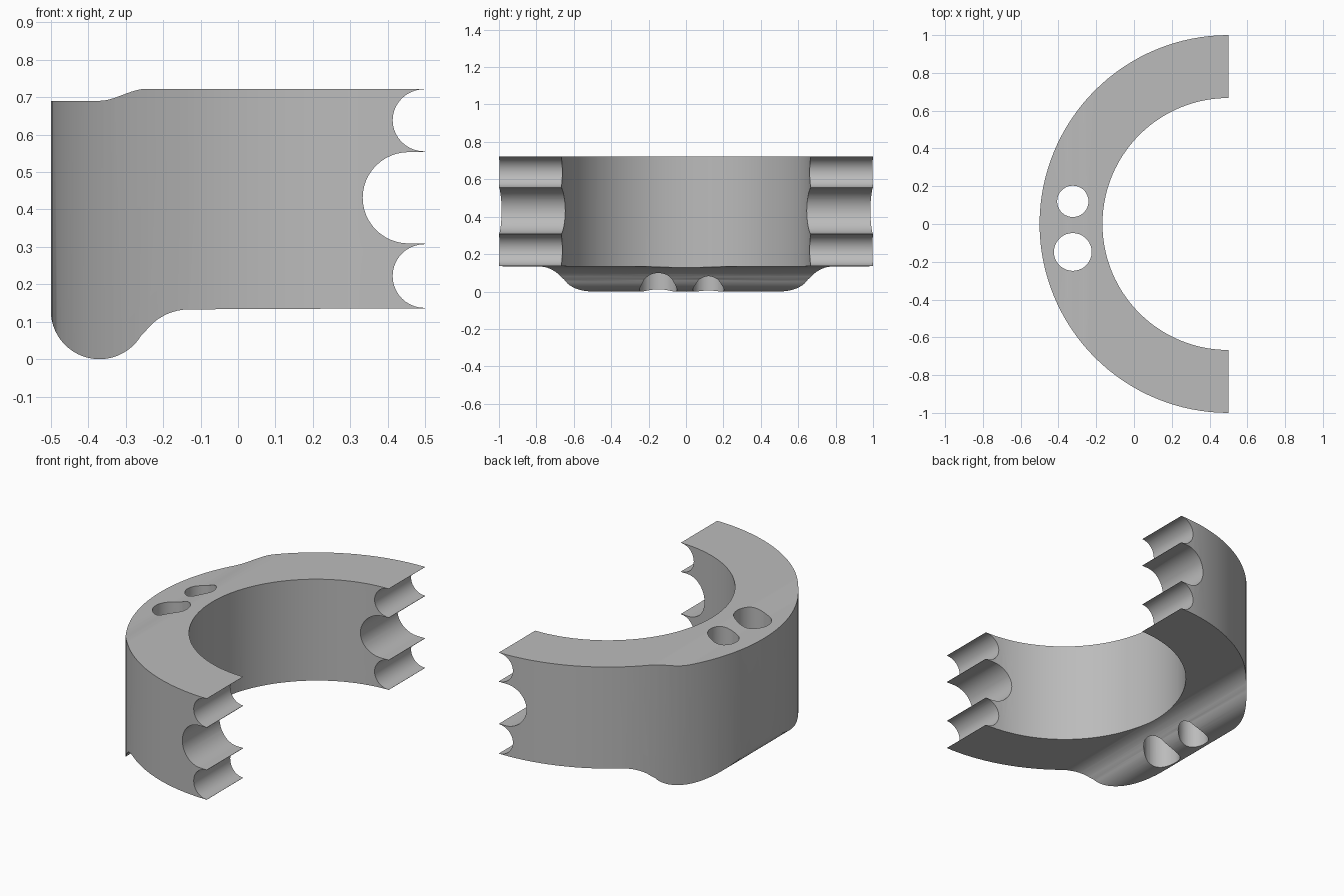
import bpy
from math import sin, cos, radians

if "Cube" in bpy.data.objects:
    bpy.data.objects.remove(bpy.data.objects["Cube"], do_unlink=True)

grey = bpy.data.materials.new("plain_grey")
grey.use_nodes = True
COLOUR = (0.5, 0.5, 0.5, 1)
grey.diffuse_color = COLOUR
grey.node_tree.nodes["Principled BSDF"].inputs["Base Color"].default_value = COLOUR


def arc(cx, cy, rx, ry, start, end, steps):
    """Points along an elliptical arc, angles in degrees."""
    out = []
    for i in range(steps + 1):
        a = radians(start + (end - start) * i / steps)
        out.append((cx + rx * cos(a), cy + ry * sin(a)))
    return out


def prism(name, outline, low, high, axis):
    """Extrude a closed outline along y or z."""
    n = len(outline)
    place = (lambda p, h: (p[0], h, p[1])) if axis == "y" else (lambda p, h: (p[0], p[1], h))
    verts = [place(p, h) for h in (low, high) for p in outline]
    faces = [tuple(reversed(range(n))), tuple(range(n, 2 * n))]
    faces += [(i, (i + 1) % n, n + (i + 1) % n, n + i) for i in range(n)]
    if axis == "y":
        faces = [tuple(reversed(f)) for f in faces]
    mesh = bpy.data.meshes.new(name)
    mesh.from_pydata(verts, [], faces)
    mesh.materials.append(grey)
    obj = bpy.data.objects.new(name, mesh)
    bpy.context.collection.objects.link(obj)
    return obj


def combine(target, tool, operation):
    """Apply a boolean and discard the helper."""
    mod = target.modifiers.new(operation, "BOOLEAN")
    mod.operation, mod.object, mod.solver = operation, tool, "EXACT"
    bpy.context.view_layer.objects.active = target
    bpy.ops.object.modifier_apply(modifier=mod.name)
    bpy.data.objects.remove(tool, do_unlink=True)


# Half ring seen from above
ring = ([(0.6, -1)] + arc(0.5, 0, 1, 1, 270, 90, 64) + [(0.6, 1), (0.6, 0.667)]
        + arc(0.5, 0, 0.667, 0.667, 90, 270, 56) + [(0.6, -0.667)])
ring.reverse()
ring = ring[::-1] if sum(a[0] * b[1] - b[0] * a[1]
                         for a, b in zip(ring, ring[1:] + ring[:1])) < 0 else ring
body = prism("half_ring_body", ring, -0.2, 1, "z")

# Side profile: rounded lip below, scalloped ends, gentle step on top
profile = [(-0.52, 0.15)] + arc(-0.37, 0.13, 0.13, 0.13, 180, 330, 24)
profile += arc(-0.13, -0.014, 0.147, 0.147, 150, 90, 10)[1:]
profile += [(0.5, 0.136), (0.5, 0.137)]
profile += arc(0.498, 0.222, 0.085, 0.085, 270, 90, 20)
profile += [(0.5, 0.307), (0.5, 0.309)]
profile += arc(0.456, 0.431, 0.123, 0.122, 270, 90, 24)
profile += [(0.5, 0.553), (0.5, 0.555)]
profile += arc(0.498, 0.638, 0.085, 0.083, 270, 90, 20)
profile += [(0.5, 0.721), (0.5, 0.722)]
for i in range(13):
    t = i / 12
    profile.append((-0.245 - 0.125 * t, 0.722 - 0.032 * t * t * (3 - 2 * t)))
profile.append((-0.52, 0.69))
combine(body, prism("side_profile", profile, -1.2, 1.2, "y"), "INTERSECT")

# Two vertical through holes
for y, r in ((0.12, 0.083), (-0.148, 0.1)):
    hole = prism("hole_cutter", arc(-0.324, y, r, r, 0, 350, 35), -0.1, 1, "z")
    combine(body, hole, "DIFFERENCE")

# Smooth curved walls, sharp edges
bpy.ops.object.select_all(action="DESELECT")
body.select_set(True)
bpy.context.view_layer.objects.active = body
bpy.ops.object.shade_smooth_by_angle(angle=radians(25))
